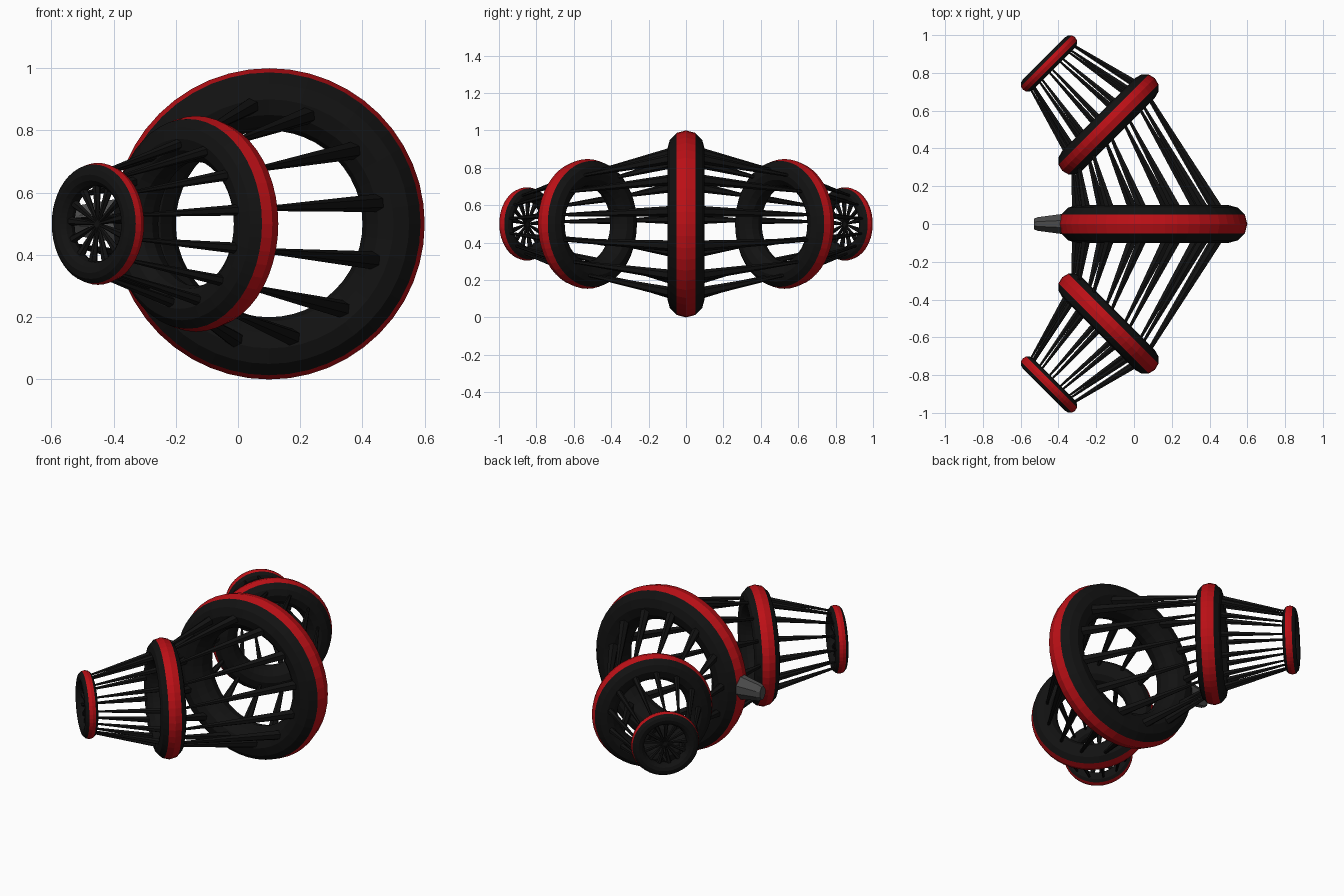
import bpy, bmesh
from math import cos, sin, pi, radians, sqrt
from mathutils import Vector, Matrix

if "Cube" in bpy.data.objects:
    bpy.data.objects.remove(bpy.data.objects["Cube"])


def material(name, rgb):
    m = bpy.data.materials.new(name)
    m.diffuse_color = (*rgb, 1)
    m.use_nodes = True
    m.node_tree.nodes["Principled BSDF"].inputs["Base Color"].default_value = m.diffuse_color
    return m


BLACK = material("black", (0.006, 0.006, 0.006))
RED = material("red", (0.5, 0.005, 0.008))
GREY = material("dark_grey", (0.07, 0.07, 0.07))
UP = Vector((0, 0, 1))
COUNT = 13
START = radians(10)


def finish(name, bm, mats):
    me = bpy.data.meshes.new(name)
    bmesh.ops.recalc_face_normals(bm, faces=bm.faces)
    bm.to_mesh(me)
    bm.free()
    for m in mats:
        me.materials.append(m)
    ob = bpy.data.objects.new(name, me)
    bpy.context.collection.objects.link(ob)
    return ob


def point(ring, r, a):
    c, u = ring[0], ring[1]
    return c + u * (r * cos(a)) + UP * (r * sin(a))


# Ring with a 12-sided section and a red band around its rim
def make_ring(name, ring):
    c, u, major, minor = ring
    bpy.ops.mesh.primitive_torus_add(major_radius=major, minor_radius=minor,
                                     major_segments=48, minor_segments=12)
    ob = bpy.context.object
    ob.name = name
    ob.data.materials.append(BLACK)
    ob.data.materials.append(RED)
    for p in ob.data.polygons:
        p.use_smooth = False
        if p.center.xy.length > major + minor * 0.88:
            p.material_index = 1
    n = u.cross(UP)
    rot = Matrix((u, UP, n)).transposed().to_4x4()
    ob.matrix_world = Matrix.Translation(c) @ rot


def add_spike(bm, a, b, r1, r2):
    d = b - a
    mat = Matrix.Translation((a + b) / 2) @ d.to_track_quat('Z', 'Y').to_matrix().to_4x4()
    bmesh.ops.create_cone(bm, cap_ends=True, segments=6, radius1=r1, radius2=r2,
                          depth=d.length, matrix=mat)


# Tapered spikes from one ring to the next
def make_spikes(name, ra, rb, r1, r2):
    bm = bmesh.new()
    for i in range(COUNT):
        a = START + 2 * pi * i / COUNT
        add_spike(bm, point(ra, ra[2], a), point(rb, rb[2], a), r1, r2)
    finish(name, bm, [BLACK])


main = (Vector((0.1, 0, 0.5)), Vector((1, 0, 0)), 0.4, 0.1)
make_ring("main_ring", main)

for s, side in ((-1, "front"), (1, "back")):
    u = Vector((1, s, 0)) / sqrt(2)
    mid = (Vector((-0.135, s * 0.527, 0.5)), u, 0.273, 0.074)
    small = (Vector((-0.45, s * 0.85, 0.5)), u, 0.158, 0.038)
    make_ring(side + "_middle_ring", mid)
    make_ring(side + "_end_ring", small)
    make_spikes(side + "_inner_spikes", main, mid, 0.032, 0.006)
    make_spikes(side + "_outer_spikes", mid, small, 0.02, 0.005)
    # Spokes meeting at the middle of the end ring
    bm = bmesh.new()
    for i in range(COUNT):
        a = START + 2 * pi * i / COUNT
        add_spike(bm, point(small, 0.14, a), point(small, 0, a), 0.016, 0.004)
    finish(side + "_end_spokes", bm, [BLACK])

# Tapered grey connector on the edge of the main ring
bm = bmesh.new()
loops = []
for x, hy, hz in ((-0.33, 0.06, 0.075), (-0.39, 0.052, 0.07),
                  (-0.51, 0.036, 0.05), (-0.53, 0.028, 0.04)):
    k = 0.35
    prof = [(hy, hz * k), (hy * k, hz), (-hy * k, hz), (-hy, hz * k),
            (-hy, -hz * k), (-hy * k, -hz), (hy * k, -hz), (hy, -hz * k)]
    loops.append([bm.verts.new((x, y, 0.51 + z)) for y, z in prof])
for a, b in zip(loops, loops[1:]):
    for i in range(8):
        j = (i + 1) % 8
        bm.faces.new((a[i], a[j], b[j], b[i]))
bm.faces.new(loops[0])
bm.faces.new(loops[-1])
finish("connector", bm, [GREY])
